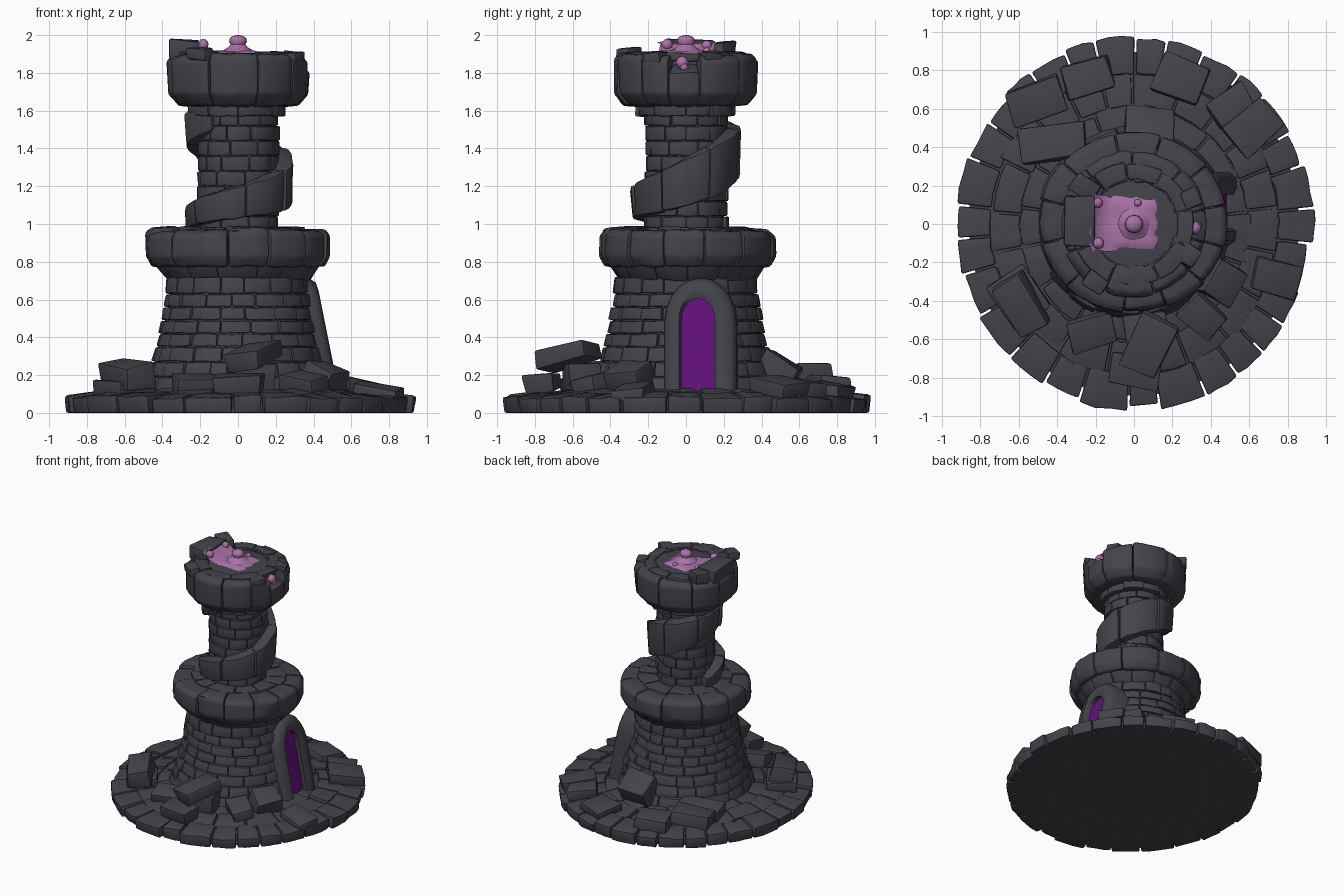
import bpy, bmesh, math, random
from mathutils import Vector, Matrix, Euler

if "Cube" in bpy.data.objects:
    bpy.data.objects.remove(bpy.data.objects["Cube"])

random.seed(7)
PI = math.pi
rnd = random.uniform


def material(name, rgb):
    m = bpy.data.materials.new(name)
    m.diffuse_color = (*rgb, 1)
    m.use_nodes = True
    m.node_tree.nodes["Principled BSDF"].inputs["Base Color"].default_value = m.diffuse_color
    return m


STONE = material("dark stone", (0.056, 0.056, 0.070))
PURPLE = material("door purple", (0.125, 0.005, 0.20))
PINK = material("pink crystal", (0.40, 0.17, 0.39))


def finish(bm, name, mat, angle=35, scale_y=1.0, shift_y=0.0):
    bmesh.ops.transform(bm, matrix=Matrix.Translation((0, shift_y, 0)) @ Matrix.Diagonal((1, scale_y, 1, 1)), verts=bm.verts)
    me = bpy.data.meshes.new(name)
    bm.to_mesh(me)
    bm.free()
    me.materials.append(mat)
    me.polygons.foreach_set("use_smooth", [True] * len(me.polygons))
    me.set_sharp_from_angle(angle=math.radians(angle))
    ob = bpy.data.objects.new(name, me)
    bpy.context.collection.objects.link(ob)
    return ob


def soften(bm, faces, width):
    """Chip the hard edges of one stone."""
    bmesh.ops.recalc_face_normals(bm, faces=faces)
    for f in faces:
        f.normal_update()
    edges = {e for f in faces for e in f.edges if e.calc_face_angle(0) > 0.45}
    bmesh.ops.bevel(bm, geom=list(edges), offset=width, segments=2, profile=0.6,
                    affect='EDGES', clamp_overlap=True)


def stone(bm, a0, a1, p0, p1=None, seg=3, width=0.012, noise=0.005):
    """Curved block: (radius, z) section p0 at angle a0 blending to p1 at a1."""
    p1 = p1 or p0
    rows = []
    for i in range(seg + 1):
        t = i / seg
        a = a0 + (a1 - a0) * t
        row = []
        for (r, z), (s, w) in zip(p0, p1):
            rr = r + (s - r) * t + rnd(-noise, noise)
            zz = z + (w - z) * t
            zz += rnd(-noise, noise) if zz > 0.01 else 0
            row.append(bm.verts.new((rr * math.cos(a), rr * math.sin(a), zz)))
        rows.append(row)
    n = len(p0)
    faces = [bm.faces.new(rows[0]), bm.faces.new(rows[-1][::-1])]
    for u, v in zip(rows, rows[1:]):
        for j in range(n):
            k = (j + 1) % n
            faces.append(bm.faces.new((u[j], u[k], v[k], v[j])))
    soften(bm, faces, width)


def block(bm, loc, size, rot=(0, 0, 0), noise=0.012, width=0.015):
    """Loose rubble box, rotation in degrees."""
    m = Matrix.Translation(loc) @ Euler([math.radians(d) for d in rot]).to_matrix().to_4x4()
    vs = bmesh.ops.create_cube(bm, size=1)["verts"]
    for v in vs:
        v.co = m @ Vector([c * s + rnd(-noise, noise) for c, s in zip(v.co, size)])
    soften(bm, list({f for v in vs for f in v.link_faces}), width)


def cuts(n, start=0.0, vary=0.25):
    """n irregular angular spans around the circle."""
    w = [1 + rnd(-vary, vary) for _ in range(n)]
    a = start
    for x in w:
        b = a + x * 2 * PI / sum(w)
        yield a, b
        a = b


def lathe(name, prof, n=48, **kw):
    bm = bmesh.new()
    rings = [[bm.verts.new((r * math.cos(2 * PI * i / n), r * math.sin(2 * PI * i / n), z))
              for i in range(n)] for r, z in prof]
    for u, v in zip(rings, rings[1:]):
        for i in range(n):
            k = (i + 1) % n
            bm.faces.new((u[i], u[k], v[k], v[i]))
    bm.faces.new(rings[0][::-1])
    bm.faces.new(rings[-1])
    return finish(bm, name, kw.pop("mat", STONE), **kw)


def box_section(r0, r1, z0, z1, taper=0.0):
    return [(r0, z0), (r1, z0), (r1 - taper, z1), (r0, z1)]


def wall_radius(z):
    pts = [(0.1, 0.505), (0.28, 0.455), (0.45, 0.412), (0.62, 0.38), (0.75, 0.37)]
    for (za, ra), (zb, rb) in zip(pts, pts[1:]):
        if z <= zb:
            return ra + (rb - ra) * (z - za) / (zb - za)
    return pts[-1][1]


# Paved round base: solid core plus three rings of stones
lathe("base_core", [(0.86, 0.0), (0.86, 0.075), (0.6, 0.095), (0.42, 0.11)], scale_y=1.04)
bm = bmesh.new()
for n, r0, r1, h in ((29, 0.75, 0.925, 0.098), (21, 0.59, 0.755, 0.11), (17, 0.42, 0.595, 0.122)):
    for a0, a1 in cuts(n, rnd(0, 1)):
        h1 = h + rnd(-0.008, 0.012)
        r2 = r1 + rnd(-0.02, 0.015)
        g = 0.006 / r1
        stone(bm, a0 + g, a1 - g, [(r0, 0), (r2 - 0.01, 0), (r2, h1 - 0.015), (r0, h1 + 0.01)], noise=0.006)
finish(bm, "base_paving", STONE, scale_y=1.04)

# Lower tower of tapering brick courses, left open at the doorway
lathe("lower_core", [(wall_radius(z) - 0.018, z) for z in (0.1, 0.28, 0.45, 0.62, 0.75)] + [(0.40, 0.82), (0.40, 0.955), (0.2, 0.97)])
DOOR_A, DOOR_Y = 0.17, 0.065
bm = bmesh.new()
levels = [0.10, 0.19, 0.27, 0.35, 0.42, 0.49, 0.56, 0.63, 0.72]
for k, (z0, z1) in enumerate(zip(levels, levels[1:])):
    for a0, a1 in cuts(17, DOOR_A + 0.18 * (k % 2)):
        if z0 < 0.6:
            lo, hi = DOOR_A - 0.3, DOOR_A + 0.3
            if a0 < hi:
                a0 = hi
            if a1 > lo + 2 * PI:
                a1 = lo + 2 * PI
            if a1 - a0 < 0.06:
                continue
        p = rnd(-0.008, 0.01)
        stone(bm, a0 + 0.005, a1 - 0.005,
              [(0.3, z0), (wall_radius(z0) + p, z0 + 0.003), (wall_radius(z1) + p, z1 - 0.003), (0.3, z1)],
              width=0.009, noise=0.003)
finish(bm, "lower_wall_bricks", STONE)

# Balcony ring with its flared support course
bm = bmesh.new()
for a0, a1 in cuts(14):
    stone(bm, a0, a1, [(0.3, 0.70), (0.375, 0.70), (0.44, 0.79), (0.3, 0.80)])
for a0, a1 in cuts(12, 0.2):
    p, t = rnd(-0.008, 0.012), rnd(-0.012, 0.012)
    stone(bm, a0 + 0.005, a1 - 0.005,
          [(0.3, 0.77), (0.455 + p, 0.775), (0.488 + p, 0.83), (0.487 + p, 0.94 + t), (0.46, 0.967 + t), (0.33, 0.975 + t)],
          seg=4, width=0.014)
for a0, a1 in cuts(11, 0.5):
    stone(bm, a0 + 0.01, a1 - 0.01, box_section(0.18, 0.35 + rnd(-0.02, 0.02), 0.93, 0.975 + rnd(0, 0.012)))
finish(bm, "balcony_ring", STONE, scale_y=0.95, shift_y=0.008)

# Upper shaft bricks
lathe("upper_core", [(0.20, 0.9), (0.20, 1.6), (0.28, 1.64), (0.28, 1.885), (0.2, 1.9)])
bm = bmesh.new()
for k in range(8):
    z0 = 0.96 + k * 0.08
    for a0, a1 in cuts(10, 0.3 * (k % 2)):
        stone(bm, a0 + 0.008, a1 - 0.008, box_section(0.14, 0.217 + rnd(-0.007, 0.012), z0 + 0.002, z0 + 0.078),
              width=0.009, noise=0.003)
finish(bm, "upper_shaft_bricks", STONE)

# Spiral band climbing around the shaft: (angle in half turns, low z, high z)
bm = bmesh.new()
band = [(0.88, 0.96, 1.07), (1.2, 1.0, 1.15), (1.55, 1.035, 1.225), (1.85, 1.065, 1.30), (2.15, 1.13, 1.42),
        (2.5, 1.235, 1.525), (2.8, 1.35, 1.58), (3.06, 1.42, 1.61), (3.3, 1.50, 1.63)]
for i, ((a, l0, h0), (b, l1, h1)) in enumerate(zip(band, band[1:])):
    r = 0.283 + 0.012 * (i % 2)
    q = 0.24 if i == 7 else r
    stone(bm, a * PI, b * PI - 0.01, [(0.15, l0), (r - 0.01, l0), (r, h0 - 0.02), (0.15, h0)],
          [(0.15, l1), (q - 0.01, l1), (q, h1 - 0.02), (0.15, h1)], seg=5, width=0.018)
finish(bm, "spiral_band", STONE)

# Crown: collar, heavy blocks with a notch on the right, floor stones and merlons
bm = bmesh.new()
for a0, a1 in cuts(9):
    stone(bm, a0, a1, box_section(0.15, 0.262 + rnd(-0.015, 0.012), 1.57, 1.64))
edges = [0.2, 0.85, 1.6, 2.3, 2.9, 3.55, 4.3, 5.0, 5.6, 6.03]
for a0, a1 in zip(edges, edges[1:]):
    p, t = rnd(-0.008, 0.008), rnd(-0.012, 0.01)
    stone(bm, a0 + 0.005, a1 - 0.005,
          [(0.2, 1.615), (0.325 + p, 1.63), (0.375 + p, 1.69), (0.38 + p, 1.865 + t), (0.355, 1.895 + t), (0.22, 1.905)],
          seg=5, width=0.014)
stone(bm, -0.25, 0.195, [(0.2, 1.615), (0.32, 1.63), (0.375, 1.69), (0.375, 1.80), (0.31, 1.835), (0.2, 1.87)])
for a0, a1 in cuts(9, 0.25):
    stone(bm, a0 + 0.01, a1 - 0.01, box_section(0.23, 0.32 + rnd(-0.02, 0.015), 1.86, 1.91 + rnd(-0.006, 0.006)))
block(bm, (-0.285, 0.02, 1.92), (0.16, 0.27, 0.10), (0, 2, 2))
block(bm, (-0.25, 0.19, 1.92), (0.14, 0.11, 0.09), (0, 0, -35))
block(bm, (-0.20, -0.305, 1.90), (0.13, 0.09, 0.07), (0, 0, -30))
block(bm, (0.29, 0.13, 1.88), (0.09, 0.10, 0.06), (0, 8, 20))
block(bm, (0.28, -0.16, 1.885), (0.10, 0.12, 0.05), (0, 0, -30))
finish(bm, "crown", STONE)

# Doorway surround: curved arch and leaning jambs
def arch(half, top, n=10):
    spring = top - half * 1.25
    pts = [(-half * 1.0, 0.09), (-half, spring * 0.55)]
    pts += [(-half * math.cos(PI * i / n), spring + half * 1.25 * math.sin(PI * i / n)) for i in range(n + 1)]
    return pts + [(half, spring * 0.55), (half, 0.09)]


def lean(z):
    return 0.55 - 0.20 * z


bm = bmesh.new()
loops = []
for half, top, dx in ((0.088, 0.605, -0.12), (0.088, 0.605, -0.012), (0.115, 0.64, 0.006),
                      (0.165, 0.69, 0.0), (0.19, 0.715, -0.035), (0.20, 0.72, -0.2)):
    loops.append([bm.verts.new((lean(z) + dx, DOOR_Y + 0.012 * (half > 0.1) + y, z)) for y, z in arch(half, top)])
for u, v in zip(loops, loops[1:]):
    for i in range(len(u) - 1):
        bm.faces.new((u[i], u[i + 1], v[i + 1], v[i]))
bmesh.ops.recalc_face_normals(bm, faces=bm.faces)
finish(bm, "door_surround", STONE, angle=50)

bm = bmesh.new()
panel = bm.faces.new([bm.verts.new((lean(z) - 0.045, DOOR_Y + y, z)) for y, z in arch(0.089, 0.606)][::1])
panel.normal_update()
if panel.normal.x < 0:
    panel.normal_flip()
finish(bm, "door_panel", PURPLE)

# Rubble around the foot: location, size, rotation
bm = bmesh.new()
for loc, size, rot in (
        ((0.08, -0.63, 0.305), (0.20, 0.30, 0.09), (14, -8, -28)),      # leaning front slab
        ((0.07, -0.55, 0.18), (0.22, 0.18, 0.16), (0, 0, 10)),
        ((0.0, -0.76, 0.155), (0.26, 0.17, 0.09), (6, 0, -8)),
        ((-0.59, -0.42, 0.20), (0.17, 0.29, 0.13), (5, -10, 28)),       # left block
        ((-0.60, -0.38, 0.13), (0.22, 0.26, 0.08), (0, 0, 35)),
        ((-0.51, 0.64, 0.195), (0.29, 0.19, 0.11), (6, -6, 18)),        # rear left block
        ((-0.24, 0.76, 0.14), (0.25, 0.18, 0.10), (-8, 0, 15)),
        ((-0.42, 0.42, 0.15), (0.34, 0.18, 0.10), (-10, 0, 8)),
        ((0.62, 0.50, 0.14), (0.26, 0.20, 0.07), (6, 10, 40)),          # rear right slabs
        ((0.50, 0.62, 0.13), (0.22, 0.15, 0.08), (-4, 8, 35)),
        ((0.24, 0.76, 0.125), (0.25, 0.20, 0.07), (-6, 0, -20)),
        ((0.08, 0.47, 0.19), (0.26, 0.20, 0.22), (-32, 0, -5)),
        ((0.74, -0.28, 0.115), (0.24, 0.18, 0.06), (0, 9, -15)),
        ((0.46, -0.30, 0.19), (0.18, 0.20, 0.13), (0, 22, -30)),
        ((0.36, -0.48, 0.155), (0.22, 0.16, 0.10), (10, 5, -40)),
        ((-0.22, -0.56, 0.14), (0.24, 0.17, 0.10), (12, 0, 15))):
    block(bm, loc, size, rot)
finish(bm, "rubble", STONE)

# Pink crystal growth on the crown floor, curling up on the left
bm = bmesh.new()
res = bmesh.ops.create_grid(bm, x_segments=10, y_segments=9, size=0.5)
for v in bm.verts:
    rim = max(abs(v.co.x), abs(v.co.y)) > 0.49
    x = -0.05 + v.co.x * 0.35 + rnd(-0.012, 0.012)
    y = 0.005 + v.co.y * 0.28 * (1 - 0.15 * v.co.x) + rnd(-0.012, 0.012)
    z = 1.916 + max(0, -0.15 - x) * 0.7 + rnd(-0.003, 0.003)
    v.co = (x, y, z - (0.02 if rim and x > -0.1 else 0))
for loc, r in (((-0.19, 0.11, 1.945), 0.028), ((-0.185, -0.10, 1.95), 0.03), ((0.315, -0.02, 1.855), 0.034),
               ((0.33, -0.01, 1.83), 0.022), ((0.02, 0.11, 1.915), 0.02)):
    bmesh.ops.create_icosphere(bm, subdivisions=2, radius=r, matrix=Matrix.Translation(loc))
finish(bm, "pink_patch", PINK, angle=50)
lathe("pink_knob", [(0.095, 1.905), (0.075, 1.922), (0.052, 1.935), (0.04, 1.95), (0.047, 1.965),
                    (0.044, 1.982), (0.03, 1.994), (0.012, 2.0)], n=16, mat=PINK, angle=60)
